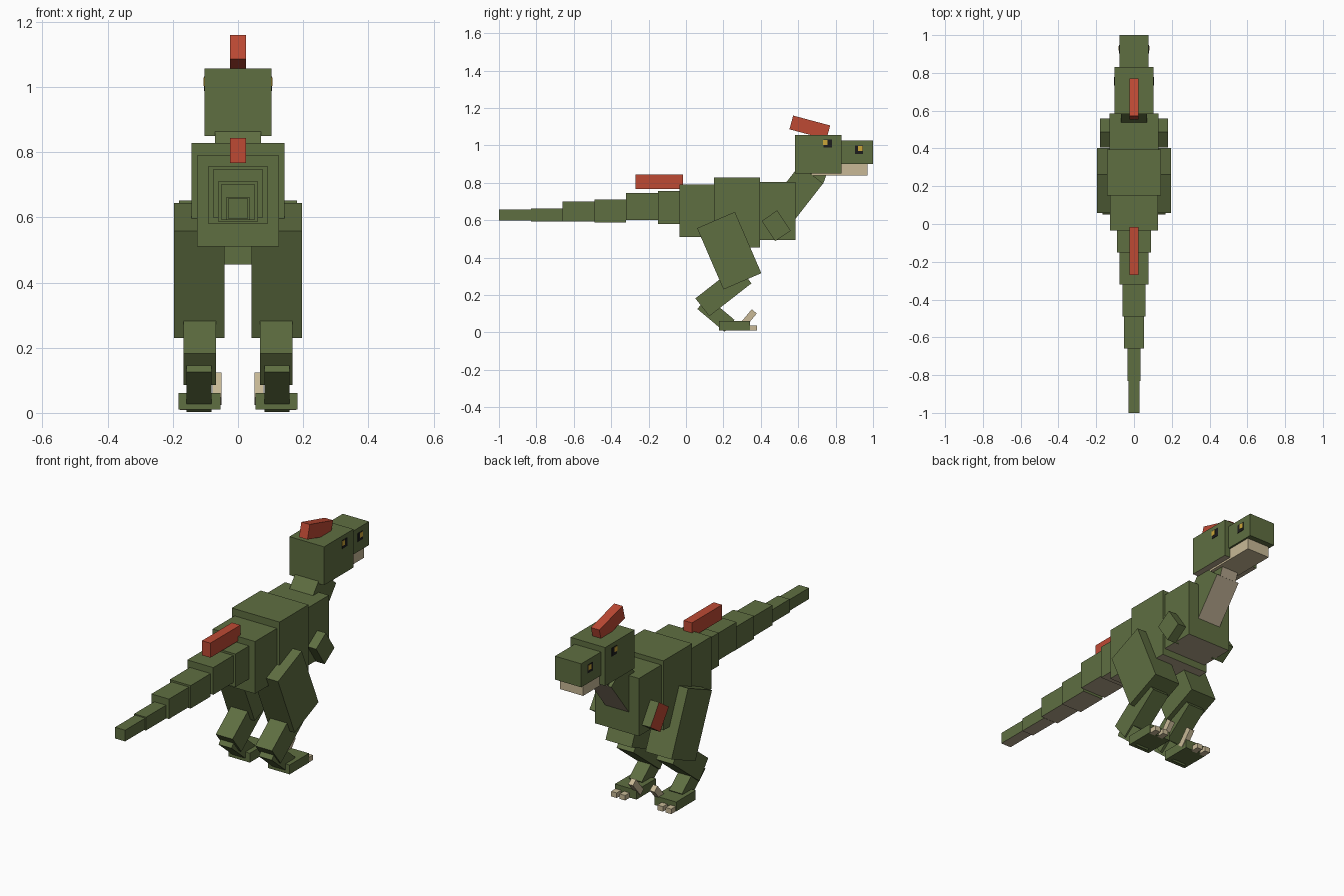
import bpy, bmesh, math
from mathutils import Matrix

if "Cube" in bpy.data.objects:
    bpy.data.objects.remove(bpy.data.objects["Cube"])


def material(name, rgb):
    m = bpy.data.materials.new(name)
    m.diffuse_color = (*rgb, 1.0)
    m.use_nodes = True
    m.node_tree.nodes["Principled BSDF"].inputs["Base Color"].default_value = m.diffuse_color
    return m


GREEN = material("green_skin", (0.114, 0.156, 0.053))
RED = material("red_crest", (0.515, 0.068, 0.034))
BEIGE = material("beige_claw", (0.578, 0.485, 0.305))
BELLY = material("pale_underside", (0.456, 0.376, 0.262))
BLACK = material("black", (0.012, 0.012, 0.012))
GOLD = material("gold_eye", (0.6, 0.38, 0.04))


def box(name, center, size, mat, tilt=0, face=None, face_mat=None):
    """Box tilted about x; the face with local normal `face` may take another colour."""
    bm = bmesh.new()
    bmesh.ops.create_cube(bm, size=1.0, matrix=Matrix.Diagonal((*size, 1)))
    bm.normal_update()
    me = bpy.data.meshes.new(name)
    me.materials.append(mat)
    if face:
        me.materials.append(face_mat)
        for f in bm.faces:
            if sum(a * b for a, b in zip(f.normal, face)) > 0.9:
                f.material_index = 1
    bm.to_mesh(me)
    bm.free()
    ob = bpy.data.objects.new(name, me)
    ob.location = center
    ob.rotation_euler.x = math.radians(tilt)
    bpy.context.collection.objects.link(ob)
    return ob


def block(name, half_w, y0, y1, z0, z1, mat, face=None, face_mat=None):
    """Upright box centred on x = 0, given by its extents."""
    return box(name, (0, (y0 + y1) / 2, (z0 + z1) / 2),
               (2 * half_w, y1 - y0, z1 - z0), mat, 0, face, face_mat)


DOWN = (0, 0, -1)

# Torso and tail: half width, y range, z range
spine = [
    ("tail_tip", 0.030, -1.0, -0.83, 0.597, 0.657),
    ("tail_5", 0.035, -0.83, -0.66, 0.592, 0.663),
    ("tail_4", 0.052, -0.66, -0.49, 0.593, 0.70),
    ("tail_3", 0.062, -0.49, -0.32, 0.587, 0.71),
    ("tail_2", 0.077, -0.32, -0.15, 0.600, 0.746),
    ("tail_base", 0.090, -0.15, -0.035, 0.580, 0.757),
    ("hips", 0.126, -0.035, 0.15, 0.51, 0.79),
    ("belly", 0.142, 0.15, 0.395, 0.455, 0.828),
    ("chest", 0.130, 0.395, 0.585, 0.493, 0.803),
    ("head", 0.103, 0.583, 0.832, 0.85, 1.056),
]
for part in spine:
    block(*part, GREEN, DOWN, BELLY)

# Snout and jaw
block("snout", 0.078, 0.832, 1.0, 0.90, 1.026, GREEN)
block("jaw", 0.068, 0.67, 0.97, 0.84, 0.90, BEIGE)

# Neck with a pale throat
box("neck", (0, 0.578, 0.727), (0.14, 0.159, 0.30), GREEN, -38, (0, 1, 0), BELLY)
box("upper_neck", (0, 0.694, 0.862), (0.10, 0.12, 0.10), GREEN, -20, (0, 1, 0), BELLY)

# Crests
box("head_crest", (0, 0.662, 1.096), (0.05, 0.205, 0.076), RED, -15)
block("back_crest", 0.025, -0.27, -0.015, 0.766, 0.844, RED)

for side, s in (("left", -1), ("right", 1)):
    # Eyes and nostrils as thin plates
    for part, x, y, z, size in (("eye", 0.103, 0.757, 1.01, 0.045),
                                ("nostril", 0.078, 0.925, 0.977, 0.045)):
        dy = -0.012 if part == "eye" else 0.006
        box(f"{side}_{part}", (s * x, y, z), (0.004, size, size), BLACK)
        box(f"{side}_{part}_spot", (s * x, y + dy, z + 0.006),
            (0.007, 0.024, 0.026), GOLD)

    # Arms; the outer face of the left one is red
    box(f"{side}_arm", (s * 0.145, 0.482, 0.57), (0.072, 0.10, 0.13), GREEN, 34,
        (-1, 0, 0) if s < 0 else None, RED)

    # Legs
    box(f"{side}_thigh", (s * 0.1185, 0.231, 0.437), (0.155, 0.22, 0.357), GREEN, 23.3)
    box(f"{side}_shin", (s * 0.117, 0.20, 0.222), (0.10, 0.121, 0.286), GREEN, -52)
    box(f"{side}_ankle", (s * 0.1195, 0.16, 0.096), (0.077, 0.083, 0.19), GREEN, 50)
    box(f"{side}_foot", (s * 0.118, 0.26, 0.036), (0.128, 0.165, 0.05), GREEN)

    # Toe claws and raised inner claw
    for i, x in enumerate((0.162, 0.112)):
        box(f"{side}_toe_claw_{i + 1}", (s * x, 0.357, 0.023), (0.033, 0.046, 0.027), BEIGE)
    box(f"{side}_raised_claw", (s * 0.064, 0.333, 0.074), (0.028, 0.035, 0.10), BEIGE, -40)
